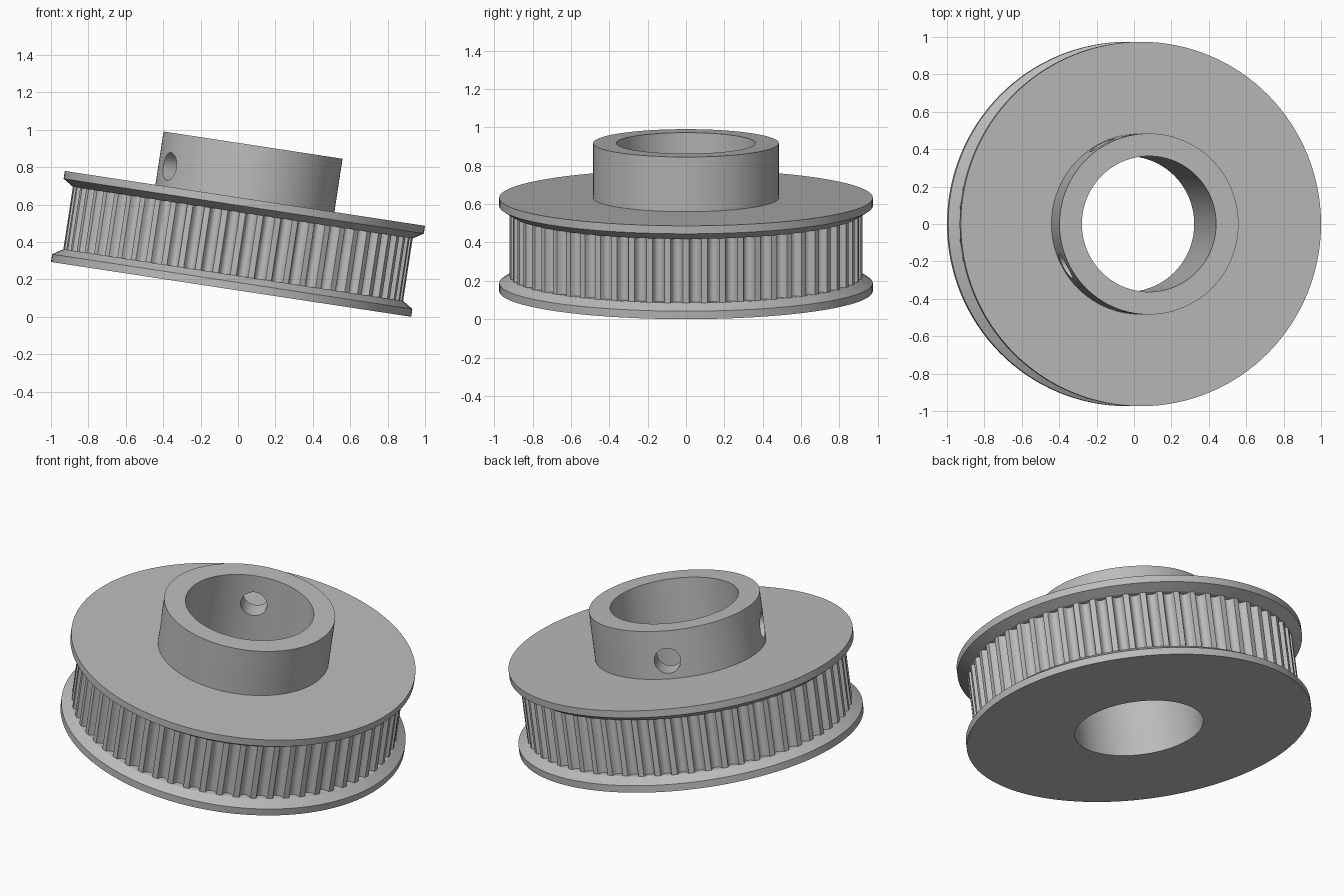
import bpy, bmesh, math
from mathutils import Matrix

cube = bpy.data.objects.get("Cube")
if cube:
    bpy.data.objects.remove(cube, do_unlink=True)

SEGMENTS = 128
TEETH = 60
R_FLANGE, R_TOOTH, R_HUB, R_BORE = 0.974, 0.919, 0.484, 0.363
R_CORE, GROOVE = 0.86, 0.036
H_FLANGE, H_TOP = 0.492, 0.78          # flange top, hub top
RIM, CONE = 0.042, 0.077               # rim thickness, cone height
TILT = math.radians(8.65)
POSE = Matrix.Translation((-0.037, 0, R_FLANGE * math.sin(TILT))) @ Matrix.Rotation(TILT, 4, 'Y')

metal = bpy.data.materials.new("grey metal")
metal.use_nodes = True
grey = (0.5, 0.5, 0.5, 1)
metal.diffuse_color = grey
metal.node_tree.nodes["Principled BSDF"].inputs["Base Color"].default_value = grey


def add_object(name, bm):
    bmesh.ops.recalc_face_normals(bm, faces=bm.faces)
    mesh = bpy.data.meshes.new(name)
    bm.to_mesh(mesh)
    bm.free()
    mesh.materials.append(metal)
    obj = bpy.data.objects.new(name, mesh)
    bpy.context.collection.objects.link(obj)
    return obj


def make_active(obj):
    bpy.ops.object.select_all(action='DESELECT')
    obj.select_set(True)
    bpy.context.view_layer.objects.active = obj


def bridge_rings(bm, a, b):
    for i in range(len(a)):
        j = (i + 1) % len(a)
        bm.faces.new((a[i], a[j], b[j], b[i]))


def ring(bm, radii, z):
    n = len(radii)
    return [bm.verts.new((r * math.cos(math.tau * i / n), r * math.sin(math.tau * i / n), z))
            for i, r in enumerate(radii)]


# Pulley blank: flanges, core, hub and bore turned from one closed profile
profile = [(R_BORE, 0), (R_FLANGE, 0), (R_FLANGE, RIM), (R_TOOTH, CONE), (R_CORE, CONE),
           (R_CORE, H_FLANGE - CONE), (R_TOOTH, H_FLANGE - CONE), (R_FLANGE, H_FLANGE - RIM),
           (R_FLANGE, H_FLANGE), (R_HUB, H_FLANGE), (R_HUB, H_TOP), (R_BORE, H_TOP)]
bm = bmesh.new()
rings = [ring(bm, [r] * SEGMENTS, z) for r, z in profile]
for k, current in enumerate(rings):
    bridge_rings(bm, current, rings[(k + 1) % len(rings)])
body = add_object("flanged_hub", bm)

# Two radial set screw holes through the hub wall
for angle in (118, 208):
    bm = bmesh.new()
    place = (Matrix.Rotation(math.radians(angle), 4, 'Z') @ Matrix.Translation((0.42, 0, 0.6))
             @ Matrix.Rotation(math.pi / 2, 4, 'Y'))
    bmesh.ops.create_cone(bm, cap_ends=True, segments=32, radius1=0.075, radius2=0.075,
                          depth=0.4, matrix=place)
    cutter = add_object("screw_hole_cutter", bm)
    cutter.hide_render = True
    cut = body.modifiers.new("screw hole", 'BOOLEAN')
    cut.operation, cut.solver, cut.object = 'DIFFERENCE', 'EXACT', cutter
    make_active(body)
    bpy.ops.object.modifier_apply(modifier=cut.name)
    bpy.data.objects.remove(cutter, do_unlink=True)

# Toothed band: flat lands with rounded grooves between them
STEPS = 12
radii = []
for i in range(TEETH * STEPS):
    t = (i % STEPS) / STEPS
    u = (t - 0.5) / 0.33
    radii.append(R_TOOTH - GROOVE * math.sqrt(max(0, 1 - u * u)))
bm = bmesh.new()
bridge_rings(bm, ring(bm, radii, CONE), ring(bm, radii, H_FLANGE - CONE))
band = add_object("toothed_band", bm)

# Shade and lean the whole pulley
for obj in (body, band):
    make_active(obj)
    bpy.ops.object.shade_smooth_by_angle(angle=math.radians(30))
    obj.data.transform(POSE)
